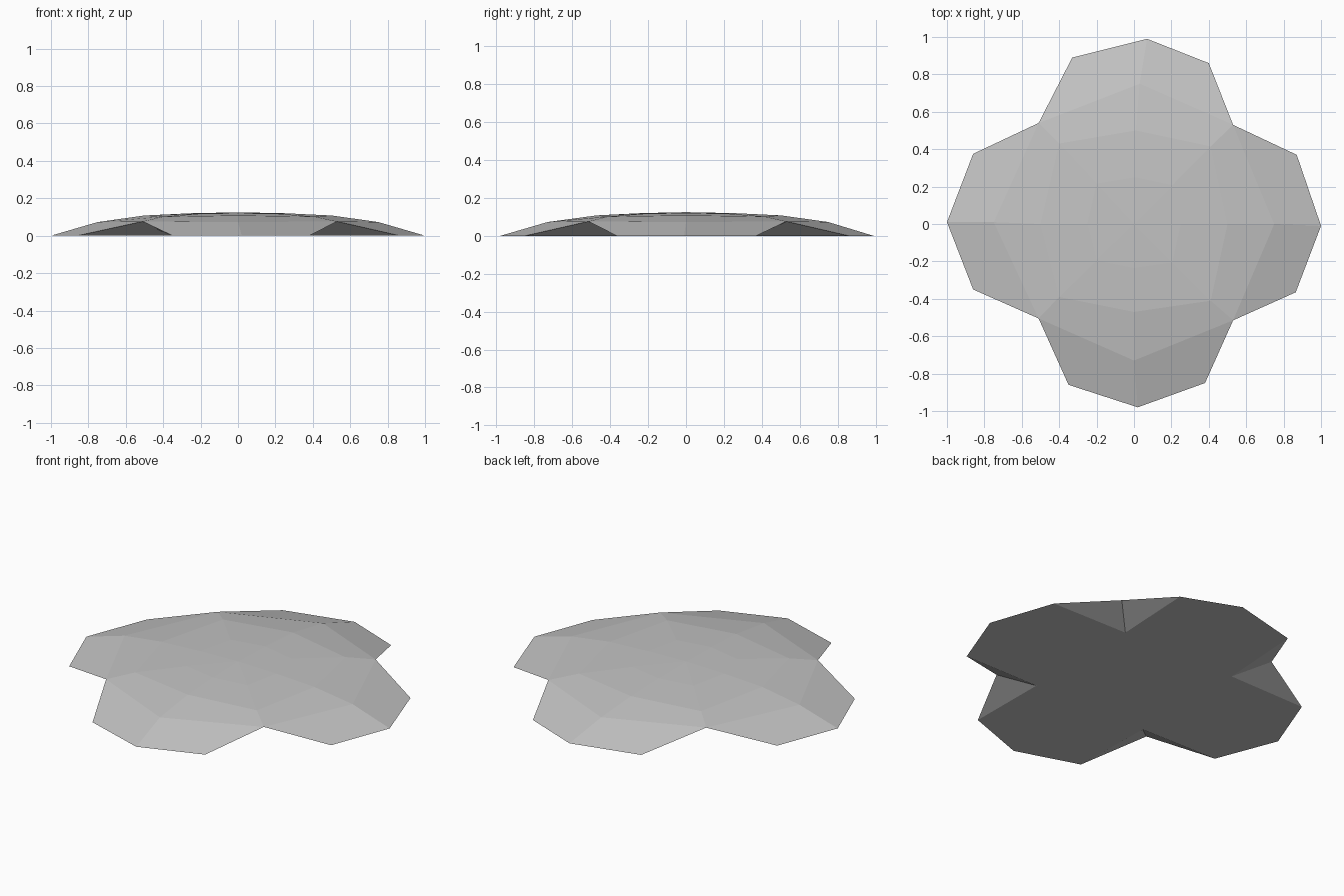
import bpy
import bmesh

cube = bpy.data.objects.get("Cube")
if cube:
    bpy.data.objects.remove(cube, do_unlink=True)

# One stone-grey material
grey = bpy.data.materials.new("stone_grey")
grey.use_nodes = True
colour = (0.55, 0.55, 0.55, 1)
grey.diffuse_color = colour
grey.node_tree.nodes["Principled BSDF"].inputs["Base Color"].default_value = colour

# Lobe points run counter-clockwise from the +x lobe
tips = [(1, -0.01), (0.07, 0.99), (-1, 0.01), (0.02, -0.98)]
before = [(0.865, -0.365), (0.4, 0.86), (-0.86, 0.375), (-0.35, -0.86)]
after = [(0.87, 0.37), (-0.33, 0.89), (-0.86, -0.35), (0.38, -0.85)]
notches = [(0.53, 0.53), (-0.51, 0.54), (-0.51, -0.505), (0.53, -0.515)]
ridges = [(0.75, 0), (0.03, 0.75), (-0.75, 0.01), (0, -0.73)]
crown_mid = [(0.5, 0), (0.01, 0.5), (-0.5, 0), (0, -0.47)]
crown_corner = [(0.41, 0.415), (-0.4, 0.43), (-0.4, -0.39), (0.41, -0.41)]

bm = bmesh.new()


def ring(points, z, scale=1):
    return [bm.verts.new((x * scale, y * scale, z)) for x, y in points]


tip, pre, post = ring(tips, 0), ring(before, 0), ring(after, 0)
notch, ridge = ring(notches, 0.076), ring(ridges, 0.073)
mid, corner = ring(crown_mid, 0.108), ring(crown_corner, 0.102)
inner_mid, inner_corner = ring(crown_mid, 0.12, 0.5), ring(crown_corner, 0.118, 0.5)
root = ring(notches, 0, 0.71)
peak = bm.verts.new((0, 0, 0.125))

base = []
for i in range(4):
    p = i - 1
    faces = [
        # sloping lobe
        (pre[i], tip[i], ridge[i], notch[p]),
        (tip[i], post[i], notch[i], ridge[i]),
        # shoulder
        (notch[p], ridge[i], mid[i], corner[p]),
        (ridge[i], notch[i], corner[i], mid[i]),
        # crown
        (corner[p], mid[i], inner_mid[i], inner_corner[p]),
        (mid[i], corner[i], inner_corner[i], inner_mid[i]),
        (inner_corner[p], inner_mid[i], peak),
        (inner_mid[i], inner_corner[i], peak),
        # undercut notch walls
        (root[p], pre[i], notch[p]),
        (post[i], root[i], notch[i]),
    ]
    for f in faces:
        bm.faces.new(f)
    base += [pre[i], tip[i], post[i], root[i]]

# Flat underside
bm.faces.new(base[::-1])
bmesh.ops.recalc_face_normals(bm, faces=bm.faces)

mesh = bpy.data.meshes.new("flat_stone")
bm.to_mesh(mesh)
bm.free()
mesh.materials.append(grey)
stone = bpy.data.objects.new("flat_stone", mesh)
bpy.context.collection.objects.link(stone)
